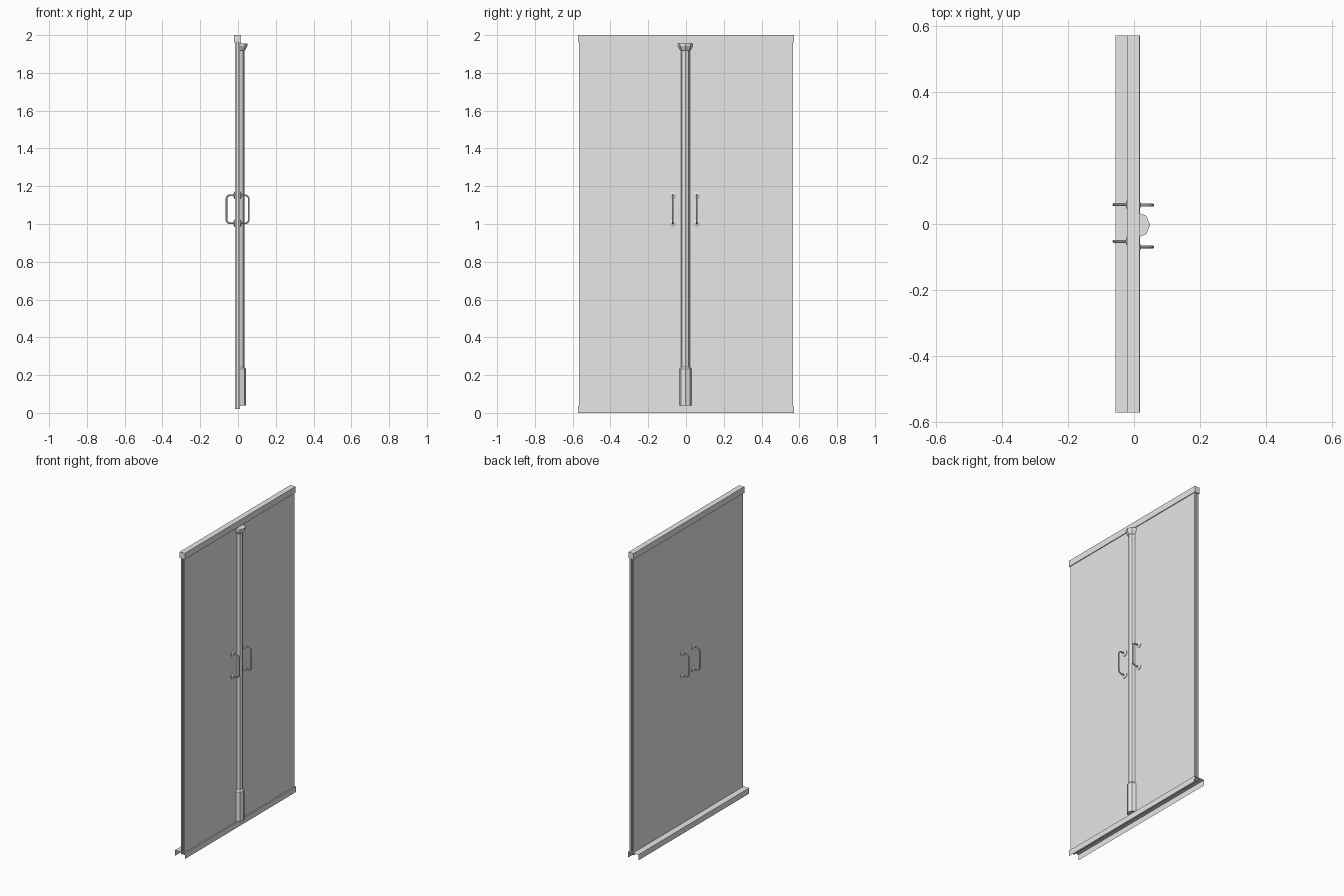
import bpy, bmesh, math
from mathutils import Vector

cube = bpy.data.objects.get("Cube")
if cube:
    bpy.data.objects.remove(cube, do_unlink=True)

grey = bpy.data.materials.new("light_grey")
grey.use_nodes = True
grey.diffuse_color = (0.8, 0.8, 0.8, 1)
grey.node_tree.nodes["Principled BSDF"].inputs["Base Color"].default_value = (0.8, 0.8, 0.8, 1)


def finish(name, bm, smooth=False, closed=True):
    """Turn a bmesh into a named, coloured object."""
    if closed:
        bmesh.ops.recalc_face_normals(bm, faces=bm.faces[:])
    me = bpy.data.meshes.new(name)
    bm.to_mesh(me)
    bm.free()
    me.materials.append(grey)
    ob = bpy.data.objects.new(name, me)
    bpy.context.collection.objects.link(ob)
    if smooth:
        bpy.ops.object.select_all(action='DESELECT')
        ob.select_set(True)
        bpy.context.view_layer.objects.active = ob
        bpy.ops.object.shade_smooth_by_angle(angle=math.radians(40))
    return ob


def extrude_plan(name, pts, z0, z1):
    """Closed plan outline raised from z0 to z1."""
    bm = bmesh.new()
    face = bm.faces.new([bm.verts.new((x, y, z0)) for x, y in pts])
    out = bmesh.ops.extrude_face_region(bm, geom=[face])
    verts = [v for v in out["geom"] if isinstance(v, bmesh.types.BMVert)]
    bmesh.ops.translate(bm, verts=verts, vec=(0, 0, z1 - z0))
    return finish(name, bm)


def loft(bm, rings):
    """Skin a list of equal closed rings and cap both ends."""
    loops = [[bm.verts.new(p) for p in r] for r in rings]
    n = len(loops[0])
    for a, b in zip(loops, loops[1:]):
        for i in range(n):
            j = (i + 1) % n
            bm.faces.new((a[i], a[j], b[j], b[i]))
    bm.faces.new(loops[0][::-1])
    bm.faces.new(loops[-1])


X0, X1 = -0.016, 0.011      # door faces
END = 0.567                 # door half width
HALF = 0.573                # rail half width

# Door panel with a shallow groove down each end
quarter = [(X1, END), (X1 - 0.008, END), (X1 - 0.008, END - 0.012),
           (X0 + 0.008, END - 0.012), (X0 + 0.008, END), (X0, END)]
outline = quarter + [(x, -y) for x, y in reversed(quarter)]
extrude_plan("door_panel", outline, 0.02, 1.97)

# Head rail
extrude_plan("top_rail", [(-0.021, -HALF), (0.016, -HALF), (0.016, HALF), (-0.021, HALF)], 1.96, 2.0)

# Narrow edge strip on the column side
extrude_plan("edge_strip", [(X1, END - 0.016), (X1 + 0.002, END - 0.016),
                            (X1 + 0.002, END), (X1, END)], 0.037, 1.96)

# Sill: an open sheet channel with two downturned flanges
bm = bmesh.new()
profile = [(-0.056, 0), (-0.056, 0.037), (0.018, 0.037), (0.018, 0)]
rows = [[bm.verts.new((x, y, z)) for x, z in profile] for y in (-HALF, HALF)]
for i in range(3):
    bm.faces.new((rows[0][i], rows[0][i + 1], rows[1][i + 1], rows[1][i]))
finish("sill_channel", bm, closed=True)

# Half-octagon column with a base sleeve and a flared cap
CX, CY = 0.010, -0.003
bm = bmesh.new()
rings = []
for r, z in [(0.033, 0.04), (0.033, 0.232), (0.024, 0.243), (0.024, 1.918),
             (0.029, 1.922), (0.039, 1.942), (0.039, 1.955)]:
    rings.append([(CX + r * math.cos(a), CY + r * math.sin(a), z)
                  for a in [math.radians(d) for d in (-90, -45, 0, 45, 90)]])
loft(bm, rings)
finish("centre_column", bm)


def pull_handle(name, side, y):
    """Bent bar handle with two round mounting plates."""
    face = X1 if side > 0 else X0
    reach, z0, z1, bend, rad = 0.057 * side, 1.004, 1.152, 0.018, 0.0045
    if side < 0:
        reach = -0.061
    # bar centre line in the x-z plane
    path = [(face, z0)]
    for zc, angles in ((z0 + bend, (-90, -60, -30, 0)), (z1 - bend, (0, 30, 60, 90))):
        for d in angles:
            a = math.radians(d)
            path.append((reach - side * bend * (1 - math.cos(a)), zc + bend * math.sin(a)))
    path.append((face, z1))
    pts = [Vector((x, y, z)) for x, z in path]
    bm = bmesh.new()
    rings = []
    for i, p in enumerate(pts):
        t = (pts[min(i + 1, len(pts) - 1)] - pts[max(i - 1, 0)]).normalized()
        u = Vector((0, 1, 0))
        v = t.cross(u)
        rings.append([p + rad * (math.cos(k * math.pi / 4) * u + math.sin(k * math.pi / 4) * v)
                      for k in range(8)])
    loft(bm, rings)
    # mounting plates
    for z in (z0, z1):
        plate = []
        for r, dx in ((0.019, 0), (0.019, 0.003), (0.009, 0.008)):
            plate.append([(face + side * dx, y + r * math.cos(k * math.pi / 6),
                           z + r * math.sin(k * math.pi / 6)) for k in range(12)])
        loft(bm, plate)
    finish(name, bm, smooth=True)


pull_handle("left_handle_front", 1, -0.070)
pull_handle("left_handle_back", 1, 0.057)
pull_handle("right_handle_front", -1, -0.053)
pull_handle("right_handle_back", -1, 0.059)
